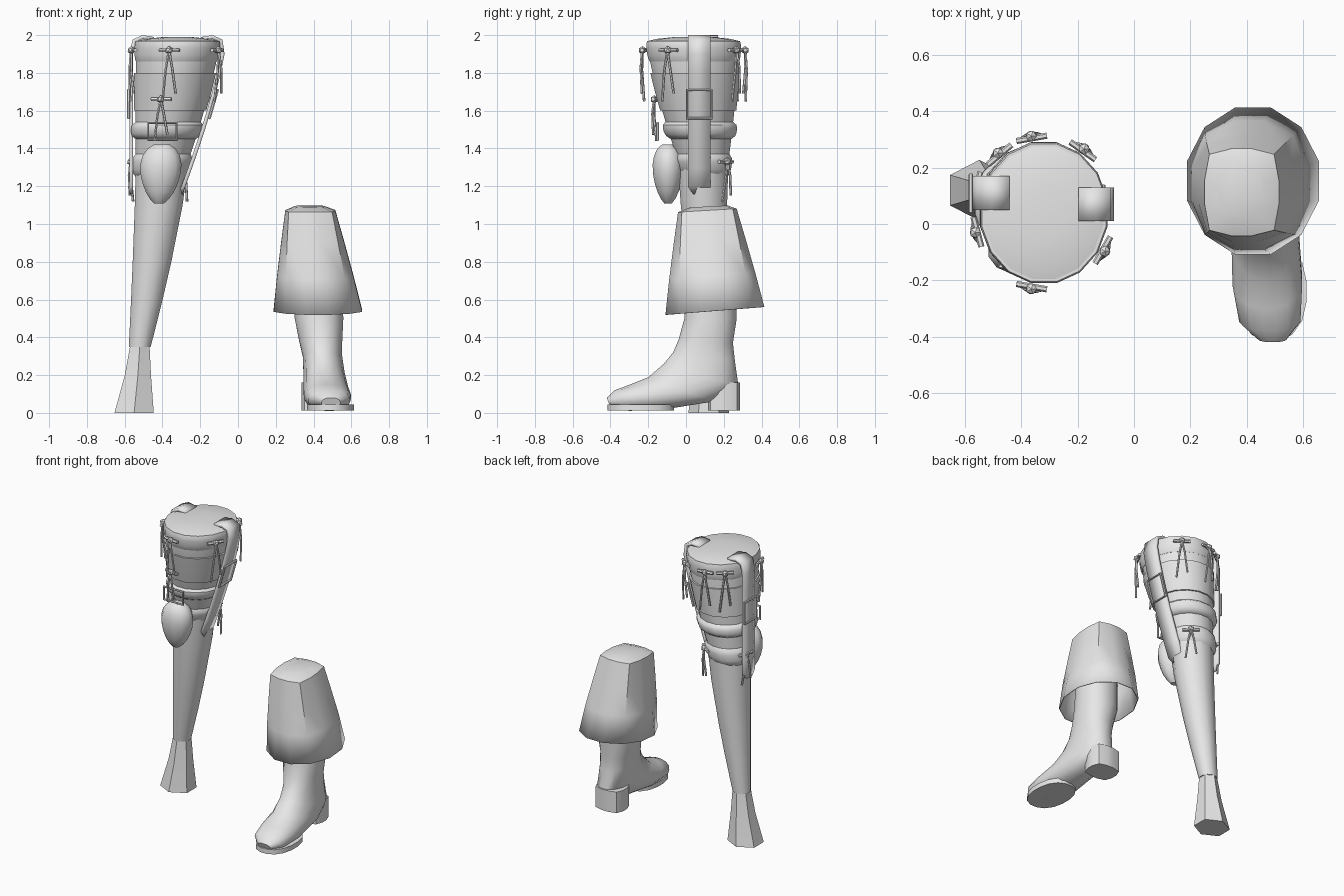
import bpy, bmesh
from math import cos, sin, pi, radians
from mathutils import Vector

cube = bpy.data.objects.get("Cube")
if cube:
    bpy.data.objects.remove(cube, do_unlink=True)

colour = Vector((.8, .8, .8, 1))
grey = bpy.data.materials.new("plain_grey")
grey.use_nodes = True
grey.diffuse_color = colour
grey.node_tree.nodes["Principled BSDF"].inputs["Base Color"].default_value = colour
UP = Vector((0, 0, 1))


def add_object(name, data):
    obj = bpy.data.objects.new(name, data)
    bpy.context.collection.objects.link(obj)
    bpy.ops.object.select_all(action='DESELECT')
    obj.select_set(True)
    bpy.context.view_layer.objects.active = obj
    data.materials.append(grey)
    return obj


def mesh_object(name, bm):
    bmesh.ops.recalc_face_normals(bm, faces=bm.faces)
    mesh = bpy.data.meshes.new(name)
    bm.to_mesh(mesh)
    bm.free()
    obj = add_object(name, mesh)
    bpy.ops.object.shade_smooth_by_angle(angle=radians(40))
    return obj


def section(middle, across, along, sides, power):
    """Closed outline; power above 2 makes it squarer."""
    points = []
    for i in range(sides):
        angle = 2 * pi * (i + .5) / sides
        c, s = cos(angle), sin(angle)
        reach = (abs(c) ** power + abs(s) ** power) ** (-1 / power)
        points.append(middle + across * reach * c + along * reach * s)
    return points


def ring(z, cx, cy, rx, ry, sides=16, power=2, slope=0):
    across, along = Vector((rx, 0, 0)), Vector((0, ry, slope * ry))
    return section(Vector((cx, cy, z)), across, along, sides, power)


def loft(name, rings, open_end=False):
    bm = bmesh.new()
    loops = [[bm.verts.new(p) for p in r] for r in rings]
    for a, b in zip(loops, loops[1:]):
        for i in range(len(a)):
            bm.faces.new((a[i - 1], a[i], b[i], b[i - 1]))
    bm.faces.new(loops[0])
    if not open_end:
        bm.faces.new(loops[-1])
    return mesh_object(name, bm)


def tube(name, paths, radius, cyclic=False):
    curve = bpy.data.curves.new(name, 'CURVE')
    curve.dimensions = '3D'
    curve.bevel_depth = radius
    curve.bevel_resolution = 1
    curve.use_fill_caps = True
    for path in paths:
        spline = curve.splines.new('POLY')
        spline.points.add(len(path) - 1)
        for point, position in zip(spline.points, path):
            point.co = (*position, 1)
        spline.use_cyclic_u = cyclic
    add_object(name, curve)
    bpy.ops.object.convert(target='MESH')
    bpy.ops.object.shade_smooth_by_angle(angle=radians(40))


def thicken(obj, amount):
    modifier = obj.modifiers.new("thickness", 'SOLIDIFY')
    modifier.thickness = amount
    modifier.offset = 0


def taper(z, top, bottom, grow=0):
    """Size of a gently bowed cone at height z, as ring values."""
    t = max(0, (top.z - z) / (top.z - bottom.z)) ** 1.3
    (cx, cy), (rx, ry) = top.middle.lerp(bottom.middle, t), top.radii.lerp(bottom.radii, t)
    return z, cx, cy, rx + grow, ry + grow


class End:
    def __init__(self, z, middle, radii):
        self.z, self.middle, self.radii = z, Vector(middle), Vector(radii)


def cup(z, grow=0):
    return taper(z, rim, cup_base, grow)


rim = End(1.95, (-.32, .04), (.225, .25))
cup_base = End(1.35, (-.4, .09), (.145, .14))
ankle = End(.35, (-.52, .12), (.06, .06))

# Peg with a flared six-sided foot
loft("peg_leg", [ring(*taper(z, cup_base, ankle), sides=12) for z in (1.35, 1.1, .8, .6, .35)])
loft("peg_foot", [ring(z, -.52 - flare / 2, .12, .06 + flare, .06 + flare * .8, sides=6)
                  for z, flare in ((.35, 0), (.2, .02), (0, .06))])

# Thigh cup with domed top, wrap and padded bands
loft("thigh_cup", [ring(*cup(z, grow)) for z, grow in (
    (1.99, -.15), (1.98, -.05), (1.97, -.01), (1.9, 0), (1.7, 0), (1.5, 0), (1.35, 0))])
loft("leather_wrap", [ring(*cup(z, .01)) for z in (1.8, 1.7, 1.6)])


def band(name, low, high, bulge):
    loft(name, [ring(*cup(low + (high - low) * i / 6, bulge * sin(pi * i / 6) ** .4))
                for i in range(7)])


band("rim_pad", 1.86, 1.97, .007)
band("upper_band", 1.45, 1.54, .025)
band("lower_band", 1.25, 1.37, .02)

# Knee pad: an egg, wider above, in front of the peg
knee = []
for i in range(1, 10):
    angle = pi * i / 10
    width = .11 * sin(angle) * (1 + cos(angle) / 4)
    knee.append(ring(1.265 + .165 * cos(angle), -.4 - .002 * i, -.095, width, width * .75, sides=12))
loft("knee_pad", knee)

# Side straps hooked over the rim, with wire buckles
for name, side, cy in (("left", 1, .07), ("right", -1, .11)):
    def on_strap(z, offset, grow=.02):
        _, cx, _, rx, _ = cup(z, grow)
        return Vector((cx + side * rx, cy + offset, z))

    bm = bmesh.new()
    path = [(1.98, -.1), (1.99, -.04), (1.97, .005)] + [(1.9 - i / 10, .02) for i in range(8)]
    rows = [[bm.verts.new(on_strap(z, edge, grow)) for edge in (-.06, .06)] for z, grow in path]
    rows.append([bm.verts.new(on_strap(1.16, edge)) for edge in (-.03, .03)])
    for a, b in zip(rows, rows[1:]):
        bm.faces.new((a[0], a[1], b[1], b[0]))
    thicken(mesh_object(name + "_strap", bm), .02)
    corners = ((1.56, -1), (1.56, 1), (1.71, 1), (1.71, -1))
    tube(name + "_buckle", [[on_strap(z, edge * .065, .035) for z, edge in corners]], .008, True)

front = [(-.4 + x * .075, -.15, 1.49 + z * .045) for x, z in ((-1, -1), (1, -1), (1, 1), (-1, 1))]
tube("front_buckle", [front], .008, True)


# Lashing toggles: a peg, a knot and two hanging thongs
def toggle(name, degrees, z, length):
    c, s = cos(radians(degrees)), sin(radians(degrees))
    out, along = Vector((c, s, 0)), Vector((-s, c, 0))
    _, cx, cy, rx, ry = cup(z, .02)
    knot = Vector((cx + rx * c, cy + ry * s, z))
    tube(name + "_peg", [[knot - along * .055, knot + along * .055]], .011)
    tube(name + "_thongs", [[knot + out * .01, knot + out * .014 + along * spread / 2 - UP * drop * .4,
                             knot + out * .005 + along * spread - UP * drop]
                            for spread, drop in ((-.035, length), (.035, length * .85))], .007)
    bm = bmesh.new()
    bmesh.ops.create_icosphere(bm, subdivisions=1, radius=.022)
    bmesh.ops.translate(bm, vec=knot + out * .008, verts=bm.verts)
    mesh_object(name + "_knot", bm)


for degrees in (-100, -165, 130, 100, 55, -30):
    toggle(f"rim_toggle_{degrees}", degrees, 1.92, .27)
toggle("front_toggle", -105, 1.66, .22)
for degrees in (50, 165):
    toggle(f"lower_toggle_{degrees}", degrees, 1.33, .21)

# Wide boot cuff: squared top, round open hem
cuff = [ring(1.09, .38, .12, .08, .1, sides=12, power=4, slope=.05)]
for t in (0, .3, .65, 1):
    cuff.append(ring(1.07 - .53 * t, .383 + .04 * t, .113 + .04 * t, .13 + .11 * t, .153 + .115 * t,
                     sides=12, power=5 - 3 * t ** .5, slope=.06 + .02 * t))
thicken(loft("boot_cuff", cuff, open_end=True), .006)

# Boot: sections swing from the upright leg into the foot
instep = ((0, .7), (-.01, .5), (-.04, .39), (-.07, .32), (-.12, .26), (-.2, .19), (-.3, .15), (-.38, .12), (-.42, .08))
underside = ((.26, .7), (.27, .5), (.25, .37), (.26, .28), (.28, .14), (.15, .06), (-.1, .02), (-.3, .01), (-.4, .03))
widths = (.13, .13, .115, .105, .11, .12, .125, .11, .05)
boot = []
for i, (top, under, width) in enumerate(zip(instep, underside, widths)):
    cx = .42 + .009 * i
    a, b = Vector((cx, *top)), Vector((cx, *under))
    boot.append(section((a + b) / 2, Vector((width, 0, 0)), (a - b) / 2, 16, 2.3))
loft("boot", boot)

# Heel block and thin sole
loft("boot_heel", [ring(z, .435, .2, .1, .085, sides=12, power=3.5) for z in (.16, .012)])
loft("boot_sole", [ring(z, .49, -.24, .125, .178, power=2.3) for z in (.045, .012)])
